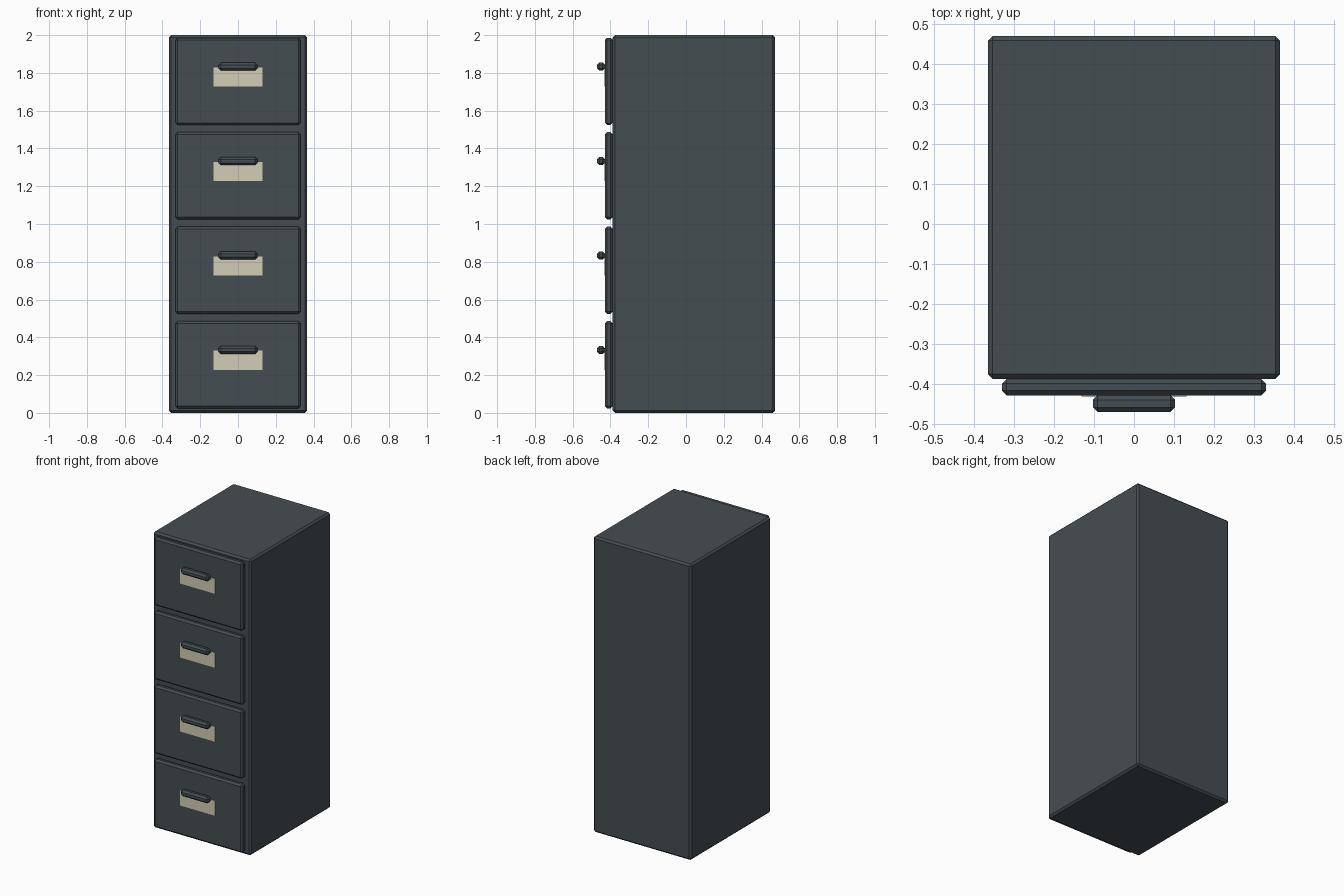
import bpy
import bmesh

if "Cube" in bpy.data.objects:
    bpy.data.objects.remove(bpy.data.objects["Cube"])


def material(name, color):
    m = bpy.data.materials.new(name)
    m.diffuse_color = (*color, 1.0)
    m.use_nodes = True
    m.node_tree.nodes["Principled BSDF"].inputs["Base Color"].default_value = m.diffuse_color
    return m


steel = material("dark slate steel", (0.060, 0.075, 0.084))
card = material("cream card", (0.64, 0.61, 0.47))


def box(name, lo, hi, mat, bevel=0.0):
    """Flat-faced box between two corners, with an optional one-step chamfer."""
    size = [b - a for a, b in zip(lo, hi)]
    centre = [(a + b) / 2 for a, b in zip(lo, hi)]
    bm = bmesh.new()
    bmesh.ops.create_cube(bm, size=1.0)
    bmesh.ops.scale(bm, vec=size, verts=bm.verts)
    if bevel:
        bmesh.ops.bevel(bm, geom=bm.edges[:], offset=bevel, segments=1,
                        profile=0.5, affect='EDGES')
    mesh = bpy.data.meshes.new(name)
    bm.to_mesh(mesh)
    bm.free()
    mesh.materials.append(mat)
    ob = bpy.data.objects.new(name, mesh)
    ob.location = centre
    bpy.context.collection.objects.link(ob)
    return ob


# Cabinet shell
box("cabinet_body", (-0.366, -0.388, 0.0), (0.366, 0.471, 2.0), steel, 0.012)

# Four drawers, each with a label card and a bar handle
for i in range(4):
    z = 0.5 * i
    n = i + 1
    box(f"drawer_front_{n}", (-0.331, -0.429, z + 0.024), (0.331, -0.388, z + 0.486), steel, 0.012)
    box(f"label_card_{n}", (-0.131, -0.432, z + 0.228), (0.131, -0.427, z + 0.329), card)
    box(f"handle_{n}", (-0.103, -0.471, z + 0.312), (0.103, -0.429, z + 0.354), steel, 0.012)
